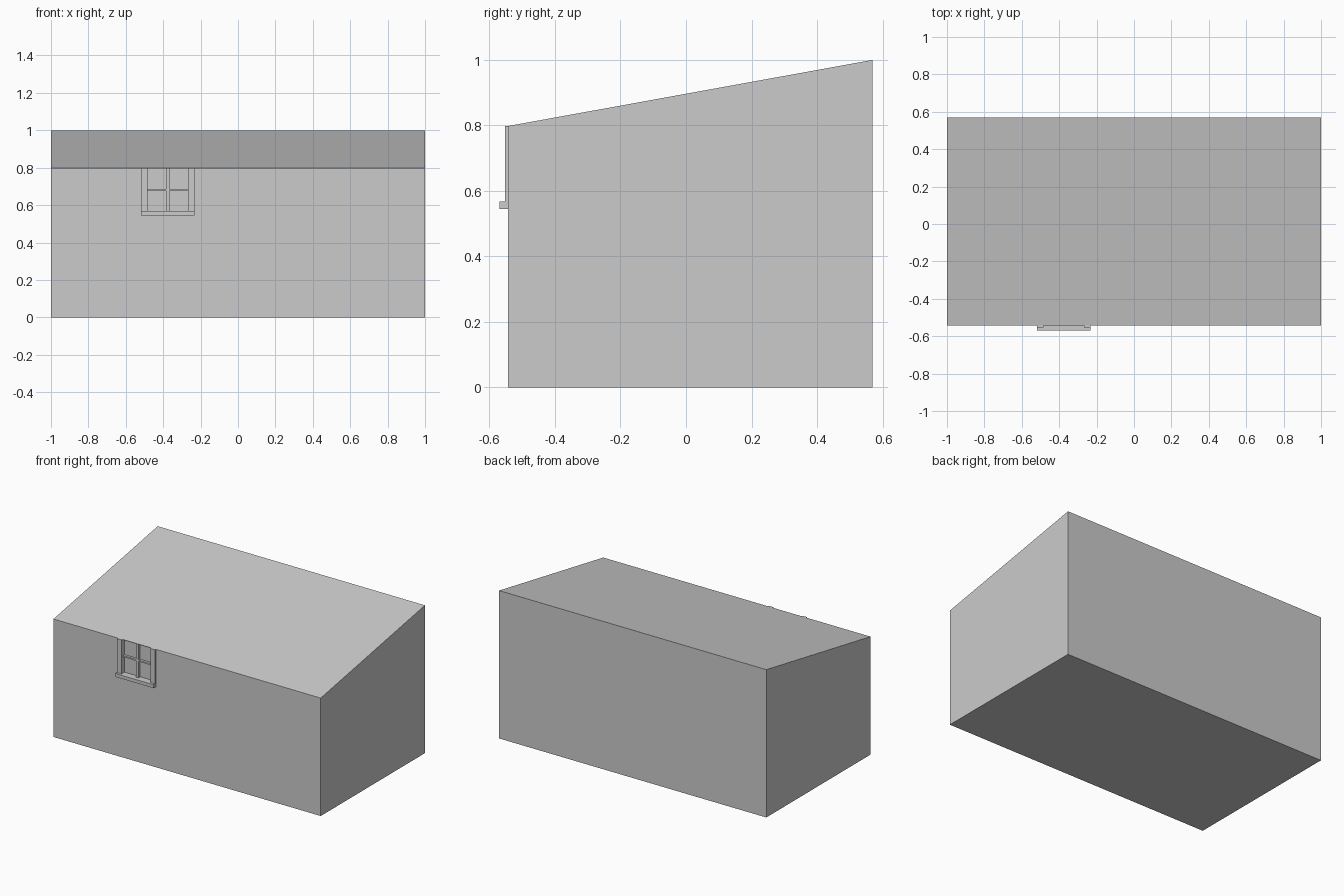
import bpy
import bmesh

cube = bpy.data.objects.get("Cube")
if cube:
    bpy.data.objects.remove(cube, do_unlink=True)

grey = bpy.data.materials.new("light_grey")
grey.use_nodes = True
colour = (0.6, 0.6, 0.6, 1)
grey.diffuse_color = colour
grey.node_tree.nodes["Principled BSDF"].inputs["Base Color"].default_value = colour

FRONT, BACK = -0.544, 0.57
LEFT, RIGHT = -0.519, -0.233      # outer edges of the window
POST = 0.035                      # post width
SILL_TOP, EAVE, RIDGE = 0.568, 0.798, 1.0
MID = (LEFT + RIGHT) / 2


def box(name, x, y, z):
    """Box from (low, high) ranges on each axis."""
    bm = bmesh.new()
    bmesh.ops.create_cube(bm, size=1)
    for v in bm.verts:
        v.co = [r[0] if c < 0 else r[1] for c, r in zip(v.co, (x, y, z))]
    mesh = bpy.data.meshes.new(name)
    bm.to_mesh(mesh)
    bm.free()
    mesh.materials.append(grey)
    ob = bpy.data.objects.new(name, mesh)
    bpy.context.collection.objects.link(ob)
    return ob


# Building body with a single-pitch roof
body = box("building", (-1, 1), (FRONT, BACK), (0, RIDGE))
for v in body.data.vertices:
    if v.co.z > 0 and v.co.y < 0:
        v.co.z = EAVE

# Window recess in the front wall
inner = (LEFT + POST, RIGHT - POST)
cutter = box("window_cutter", inner, (FRONT - 0.1, FRONT + 0.022), (SILL_TOP, EAVE - 0.002))
cutter.hide_render = True
cutter.hide_viewport = True
cutter.display_type = 'WIRE'
cut = body.modifiers.new("window_recess", 'BOOLEAN')
cut.operation = 'DIFFERENCE'
cut.solver = 'EXACT'
cut.object = cutter

# Window frame
proud = (FRONT - 0.009, FRONT + 0.001)
box("right_post", (LEFT, LEFT + POST), proud, (SILL_TOP, EAVE))
box("left_post", (RIGHT - POST, RIGHT), proud, (SILL_TOP, EAVE))
box("window_sill", (LEFT, RIGHT), (-BACK, FRONT + 0.001), (0.545, SILL_TOP))

# Glazing bars set inside the recess
depth = (FRONT + 0.002, FRONT + 0.023)
box("mullion", (MID - 0.009, MID + 0.009), depth, (SILL_TOP, EAVE - 0.001))
box("glazing_bar", inner, (FRONT + 0.006, FRONT + 0.023), (0.677, 0.687))
